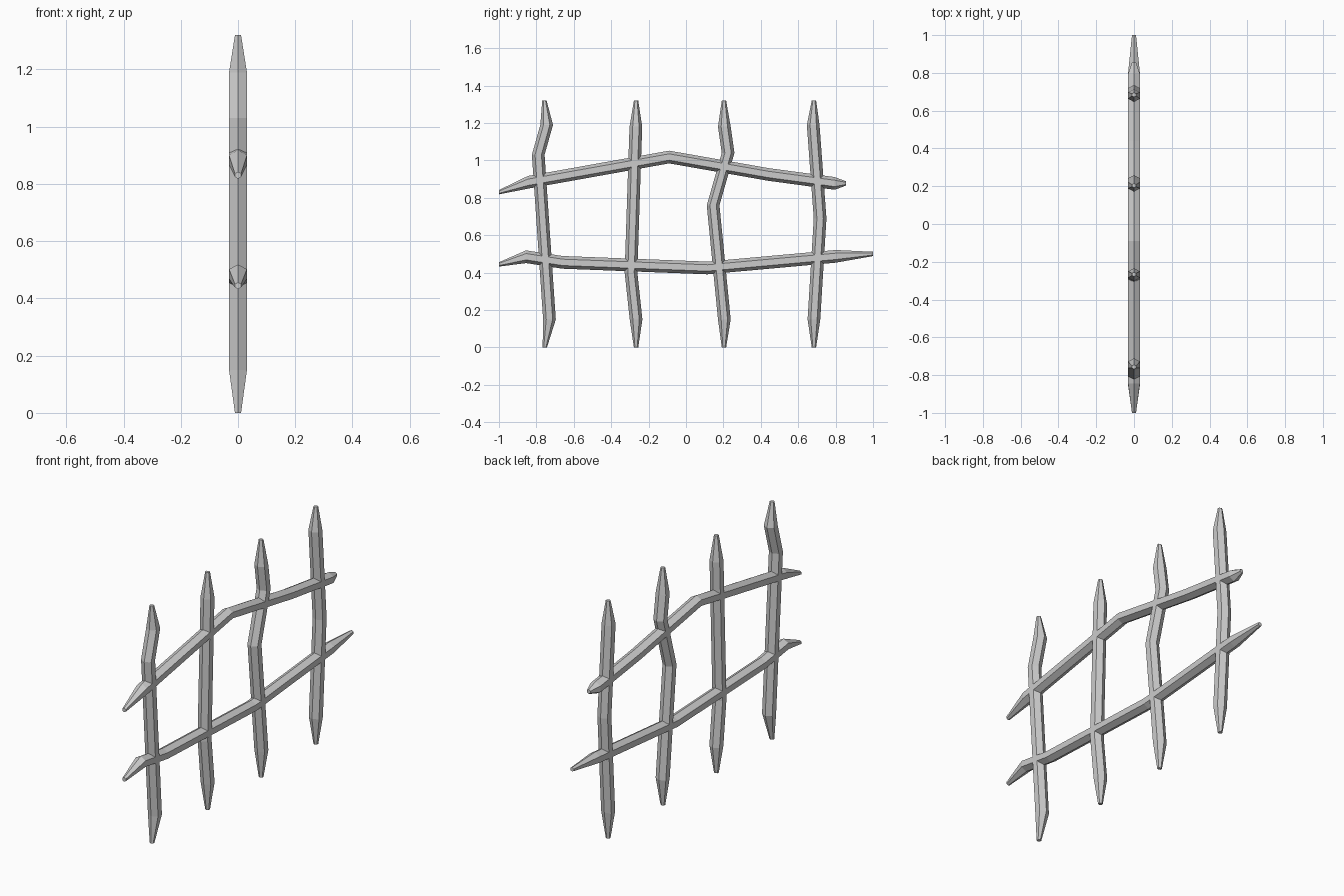
import bpy, bmesh, math

if "Cube" in bpy.data.objects:
    bpy.data.objects.remove(bpy.data.objects["Cube"])

R, TIP = 0.035, 0.012   # bar radius and tapered tip radius


def bar(name, path, upright):
    """Six-sided bar through (y, z) points, tapered at both ends, flat sides facing +-x."""
    bm = bmesh.new()
    rings = []
    for i, (y, z) in enumerate(path):
        r = TIP if i in (0, len(path) - 1) else R
        ring = []
        for k in range(6):
            a = math.radians(60 * k)
            side, across = r * 1.03 * math.sin(a), r * 0.97 * math.cos(a)
            co = (side, y + across, z) if upright else (side, y, z + across)
            ring.append(bm.verts.new(co))
        rings.append(ring)
    for a, b in zip(rings, rings[1:]):
        for k in range(6):
            j = (k + 1) % 6
            bm.faces.new((a[k], a[j], b[j], b[k]))
    bm.faces.new(rings[0])
    bm.faces.new(rings[-1])
    bmesh.ops.recalc_face_normals(bm, faces=bm.faces)
    mesh = bpy.data.meshes.new(name)
    bm.to_mesh(mesh)
    bm.free()
    bpy.context.collection.objects.link(bpy.data.objects.new(name, mesh))


# Crooked upright posts
posts = [
    [(-.755, 0), (-.73, .15), (-.79, 1.03), (-.745, 1.19), (-.757, 1.32)],
    [(-.267, 0), (-.267, .15), (-.294, .40), (-.275, .98), (-.268, 1.18), (-.267, 1.32)],
    [(.203, 0), (.205, .15), (.145, .76), (.225, 1.04), (.205, 1.18), (.203, 1.32)],
    [(.684, 0), (.684, .15), (.717, .69), (.68, 1.19), (.684, 1.32)],
]
for n, path in enumerate(posts, 1):
    bar(f"post_{n}", path, True)

# Bent cross rails
bar("upper_rail", [(-1, .83), (-.845, .883), (-.09, 1.018), (.44, .925),
                   (.795, .877), (.855, .877)], False)
bar("lower_rail", [(-1, .444), (-.855, .485), (-.66, .455), (.115, .425),
                   (.8, .487), (1, .5)], False)
